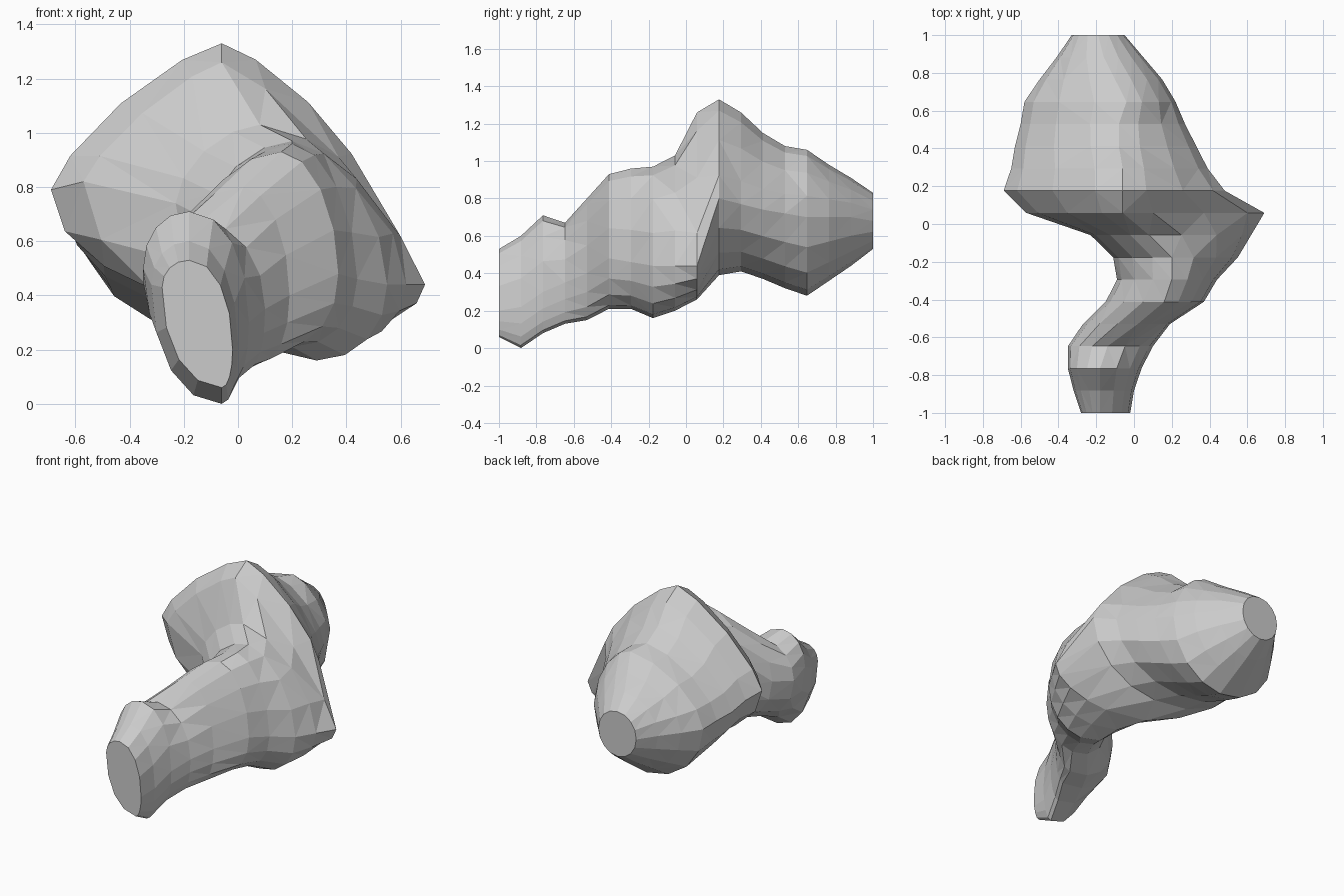
import bpy, bmesh
from math import sin, cos, pi

if "Cube" in bpy.data.objects:
    bpy.data.objects.remove(bpy.data.objects["Cube"])

STEP = 2 / 17      # spacing of the cross-sections along y
SEG = 4            # facets per quarter of a section

# each section: x left, x right, z bottom, z top, x of top, x of bottom, z of left, z of right
# narrow curved neck, front to middle
neck = [
    (-.28, -.02, .06, .53, -.18, -.06, .43, .20),
    (-.32, .00, .00, .60, -.18, -.06, .44, .22),
    (-.35, .04, .08, .71, -.18, -.02, .50, .30),
    (-.35, .10, .13, .67, -.14, .04, .45, .35),
    (-.27, .19, .15, .80, .02, .08, .47, .40),
    (-.15, .37, .21, .93, .16, .16, .60, .48),
    (-.09, .44, .21, .96, .20, .20, .62, .46),
    (-.11, .55, .16, .97, .20, .29, .68, .44),
    (-.23, .62, .20, 1.03, .08, .30, .74, .44),
]
# broad body, middle to back
body = [
    (-.57, .69, .26, 1.26, -.06, .28, .82, .44),
    (-.69, .48, .39, 1.33, -.06, -.02, .79, .80),
    (-.65, .39, .41, 1.26, -.06, -.12, .76, .77),
    (-.63, .33, .37, 1.15, -.08, -.16, .72, .74),
    (-.60, .27, .32, 1.08, -.08, -.16, .70, .72),
    (-.58, .22, .28, 1.06, -.04, -.16, .68, .70),
    (-.50, .15, .36, .98, -.10, -.17, .68, .70),
    (-.41, .05, .44, .91, -.16, -.18, .68, .70),
    (-.33, -.05, .53, .83, -.19, -.19, .68, .68),
]


def section(y, s, upper, lower):
    """Closed ring of four quarter curves; larger exponents flatten the curve."""
    xl, xr, zb, zt, xt, xb, zl, zr = s
    corners = [(xr, zt, xt, zr, upper), (xl, zt, xt, zl, upper),
               (xl, zb, xb, zl, lower), (xr, zb, xb, zr, lower)]
    pts = []
    for q, (px, pz, ox, oz, e) in enumerate(corners):
        for k in range(SEG):
            a = (q + k / SEG) * pi / 2
            u, v = abs(cos(a)) ** e, abs(sin(a)) ** e
            pts.append((ox + (px - ox) * u, y, oz + (pz - oz) * v))
    return pts


# loft the sections into one faceted skin with flat cut ends
bm = bmesh.new()
rings = []
for i, s in enumerate(neck + body):
    j = i - len(neck)
    if j < 0:
        upper, lower = 0.95 + 0.04 * max(0, i - 2), 0.95   # rounded neck
    else:
        upper, lower = max(0.95, 1.6 - 0.08 * j), 1.0      # ridged body
    rings.append([bm.verts.new(p) for p in section(-1 + i * STEP, s, upper, lower)])
n = SEG * 4
for a, b in zip(rings, rings[1:]):
    for k in range(n):
        j = (k + 1) % n
        bm.faces.new((a[k], a[j], b[j], b[k]))
bmesh.ops.triangulate(bm, faces=bm.faces[:], quad_method='SHORT_EDGE')
bm.faces.new(rings[0])
bm.faces.new(rings[-1])
bmesh.ops.recalc_face_normals(bm, faces=bm.faces[:])

mesh = bpy.data.meshes.new("bent_tube")
bm.to_mesh(mesh)
bm.free()
bpy.context.collection.objects.link(bpy.data.objects.new("bent_tube", mesh))
